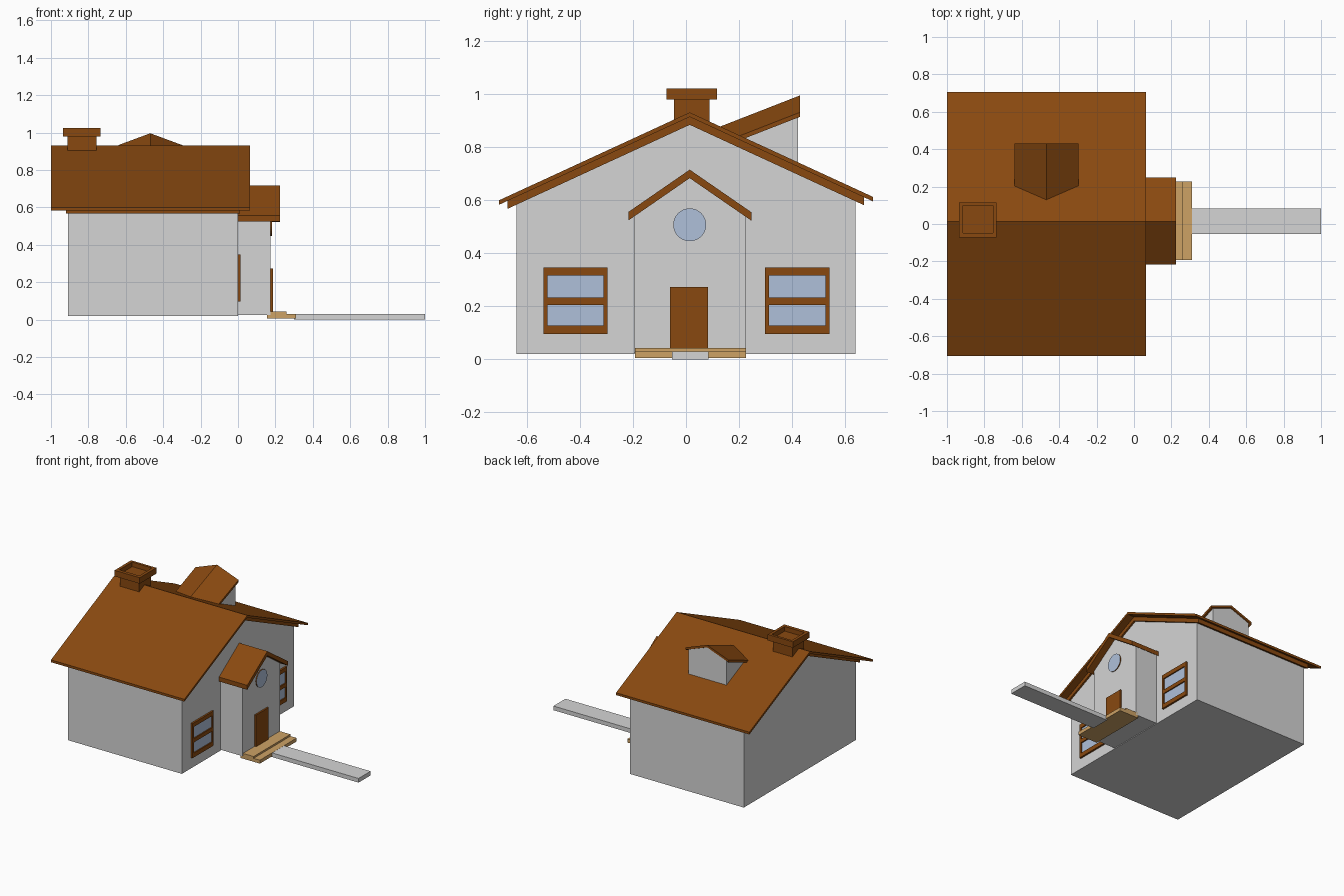
import bpy, bmesh, math
from mathutils import Matrix

if "Cube" in bpy.data.objects:
    bpy.data.objects.remove(bpy.data.objects["Cube"])


def material(name, rgb):
    m = bpy.data.materials.new(name)
    m.diffuse_color = (*rgb, 1)
    m.use_nodes = True
    m.node_tree.nodes["Principled BSDF"].inputs["Base Color"].default_value = m.diffuse_color
    return m


WALL = material("pale grey", (0.66, 0.66, 0.66))
BROWN = material("roof brown", (0.25, 0.066, 0.005))
GLASS = material("glass blue", (0.43, 0.53, 0.70))
TAN = material("step tan", (0.61, 0.36, 0.13))


def finish(name, bm, *mats):
    bmesh.ops.recalc_face_normals(bm, faces=bm.faces)
    me = bpy.data.meshes.new(name)
    bm.to_mesh(me)
    bm.free()
    for m in mats:
        me.materials.append(m)
    ob = bpy.data.objects.new(name, me)
    bpy.context.collection.objects.link(ob)
    return ob


def box(name, x, y, z, mat):
    bm = bmesh.new()
    bmesh.ops.create_cube(bm, size=1)
    for v in bm.verts:
        v.co = [r[0] if c < 0 else r[1] for c, r in zip(v.co, (x, y, z))]
    return finish(name, bm, mat)


def prism(name, start, end, mat):
    """Solid between two matching outlines of 3D points."""
    bm = bmesh.new()
    a = [bm.verts.new(p) for p in start]
    b = [bm.verts.new(p) for p in end]
    n = len(a)
    bm.faces.new(a)
    bm.faces.new(b[::-1])
    for i in range(n):
        bm.faces.new((a[i], b[i], b[(i + 1) % n], a[(i + 1) % n]))
    return finish(name, bm, mat)


def along_x(name, x, outline, mat):
    return prism(name, *[[(px, y, z) for y, z in outline] for px in x], mat)


def gable(lo, hi, mid, peak, slope, base):
    """House-shaped outline with a flat base."""
    return [(lo, base), (hi, base), (hi, peak - slope * (hi - mid)),
            (mid, peak), (lo, peak - slope * (mid - lo))]


def chevron(lo, hi, mid, peak, slope, thick):
    """Bent roof slab outline."""
    top = [(u, peak - slope * abs(u - mid)) for u in (lo, mid, hi)]
    return top + [(u, z - thick) for u, z in reversed(top)]


MID, S, PS = 0.014, 0.461, 0.69

# Main house and its two-layer roof
along_x("house_walls", (-0.91, 0), gable(-0.64, 0.64, MID, 0.886, S, 0.02), WALL)
along_x("roof", (-1.0, 0.065), chevron(-0.705, 0.705, MID, 0.932, S, 0.017), BROWN)
along_x("roof_underlayer", (-0.92, 0.012), chevron(-0.673, 0.671, MID, 0.917, S, 0.032), BROWN)

# Entrance porch
along_x("porch_walls", (-0.02, 0.175), gable(-0.197, 0.227, MID, 0.687, PS, 0.025), WALL)
along_x("porch_roof", (0, 0.225), chevron(-0.216, 0.248, MID, 0.716, PS, 0.032), BROWN)
box("door", (0.17, 0.187), (-0.061, 0.083), (0.03, 0.273), BROWN)

# Round window: brown rim edge, glass face
bm = bmesh.new()
bmesh.ops.create_cone(bm, cap_ends=True, segments=32, radius1=0.062, radius2=0.062, depth=0.008,
                      matrix=Matrix.Translation((0.177, MID, 0.508)) @ Matrix.Rotation(math.pi / 2, 4, 'Y'))
for f in bm.faces:
    f.material_index = 1 if abs(f.normal.x) > 0.9 else 0
finish("round_window", bm, BROWN, GLASS)

# Front windows: side posts, three rails and a recessed pane
for side, y0, y1 in (("left", -0.538, -0.296), ("right", 0.298, 0.542)):
    for i, y in enumerate(((y0, y0 + 0.015), (y1 - 0.015, y1))):
        box(f"{side}_window_post_{i}", (-0.002, 0.013), y, (0.097, 0.347), BROWN)
    for i, z in enumerate(((0.097, 0.128), (0.205, 0.233), (0.317, 0.347))):
        box(f"{side}_window_rail_{i}", (-0.002, 0.013), (y0 + 0.015, y1 - 0.015), z, BROWN)
    box(f"{side}_window_glass", (-0.002, 0.005), (y0 + 0.01, y1 - 0.01), (0.11, 0.335), GLASS)

# Steps and garden path
box("lower_step", (0.155, 0.31), (-0.193, 0.227), (0.006, 0.031), TAN)
box("upper_step", (0.155, 0.26), (-0.193, 0.227), (0.031, 0.044), TAN)
box("path", (0.30, 1.0), (-0.053, 0.084), (0, 0.03), WALL)

# Chimney with hollow cap
box("chimney_shaft", (-0.912, -0.757), (-0.046, 0.089), (0.87, 0.985), BROWN)
cx, cy = ((-0.935, -0.914, -0.755, -0.734), (-0.073, -0.048, 0.098, 0.111 + 0.005))
for i, x in enumerate((cx[:2], cx[2:])):
    box(f"chimney_cap_end_{i}", x, (cy[0], cy[3]), (0.98, 1.023), BROWN)
for i, y in enumerate((cy[:2], cy[2:])):
    box(f"chimney_cap_side_{i}", cx[1:3], y, (0.98, 1.023), BROWN)
box("chimney_cap_floor", cx[1:3], cy[1:3], (0.98, 0.99), BROWN)


# Dormer: outlines run along y, falling towards the main ridge
def along_y(name, ys, outline, mat):
    prism(name, *[[(x, y, z - (0.39 * (0.43 - y) if z > 0.8 else 0)) for x, z in outline]
                  for y in ys], mat)


along_y("dormer_roof", (0.09, 0.43), chevron(-0.64, -0.297, -0.469, 0.996, 0.37, 0.017), BROWN)
along_y("dormer_walls", (0.17, 0.423), gable(-0.62, -0.317, -0.469, 0.981, 0.37, 0.73), WALL)
